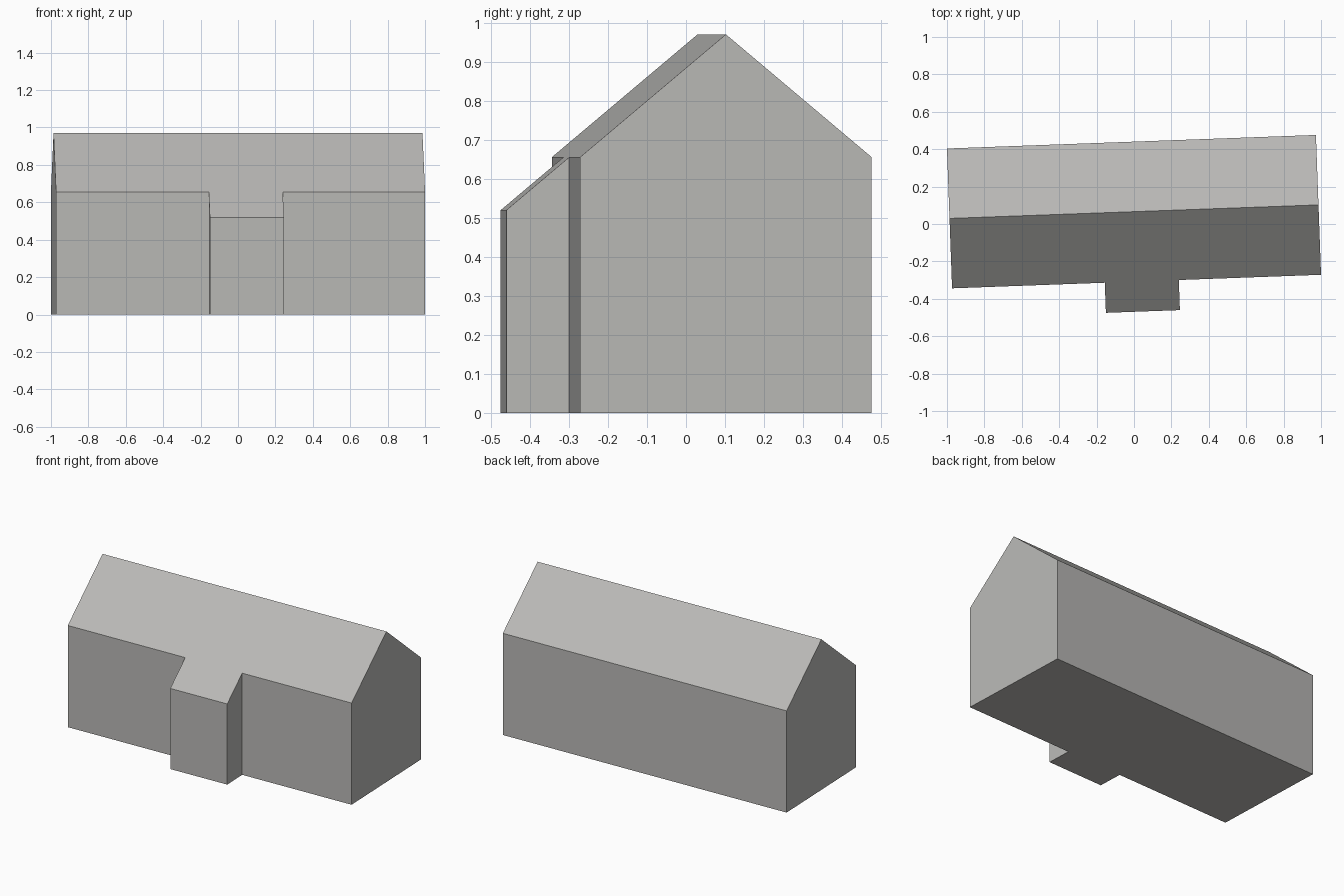
import bpy, bmesh, math
from mathutils import Matrix, Vector

if "Cube" in bpy.data.objects:
    bpy.data.objects.remove(bpy.data.objects["Cube"])

HALF_L, HALF_D = 0.987, 0.374      # main block, half length and half depth
PORCH_X0, PORCH_X1 = -0.17, 0.226  # front projection
PORCH_Y = -0.535
RIDGE, SLOPE = 0.97, 0.842

stone = bpy.data.materials.new("warm grey")
stone.diffuse_color = (0.49, 0.485, 0.47, 1)
stone.use_nodes = True
stone.node_tree.nodes["Principled BSDF"].inputs["Base Color"].default_value = stone.diffuse_color

# Footprint with the front projection, raised to a tall block
outline = [(-HALF_L, -HALF_D), (PORCH_X0, -HALF_D), (PORCH_X0, PORCH_Y),
           (PORCH_X1, PORCH_Y), (PORCH_X1, -HALF_D), (HALF_L, -HALF_D),
           (HALF_L, HALF_D), (-HALF_L, HALF_D)]
bm = bmesh.new()
floor = bm.faces.new([bm.verts.new((x, y, 0)) for x, y in outline])
top = bmesh.ops.extrude_face_region(bm, geom=[floor], use_keep_orig=True)["geom"]
bmesh.ops.translate(bm, vec=(0, 0, 2),
                    verts=[v for v in top if isinstance(v, bmesh.types.BMVert)])

# Slice off the two roof slopes, front then back, and close each cut
for side in (-1, 1):
    cut = bmesh.ops.bisect_plane(
        bm, geom=bm.verts[:] + bm.edges[:] + bm.faces[:], dist=1e-5,
        plane_co=(0, 0, RIDGE), plane_no=Vector((0, side * SLOPE, 1)).normalized(),
        clear_outer=True)["geom_cut"]
    rim = [e for e in cut if isinstance(e, bmesh.types.BMEdge)]
    bmesh.ops.edgeloop_fill(bm, edges=rim)

# The building stands slightly turned on its plot
bmesh.ops.transform(bm, verts=bm.verts[:],
                    matrix=Matrix.Translation((0, 0.066, 0)) @ Matrix.Rotation(math.radians(2.1), 4, 'Z'))
bmesh.ops.recalc_face_normals(bm, faces=bm.faces[:])

mesh = bpy.data.meshes.new("house")
bm.to_mesh(mesh)
bm.free()
mesh.materials.append(stone)
house = bpy.data.objects.new("house", mesh)
bpy.context.collection.objects.link(house)
